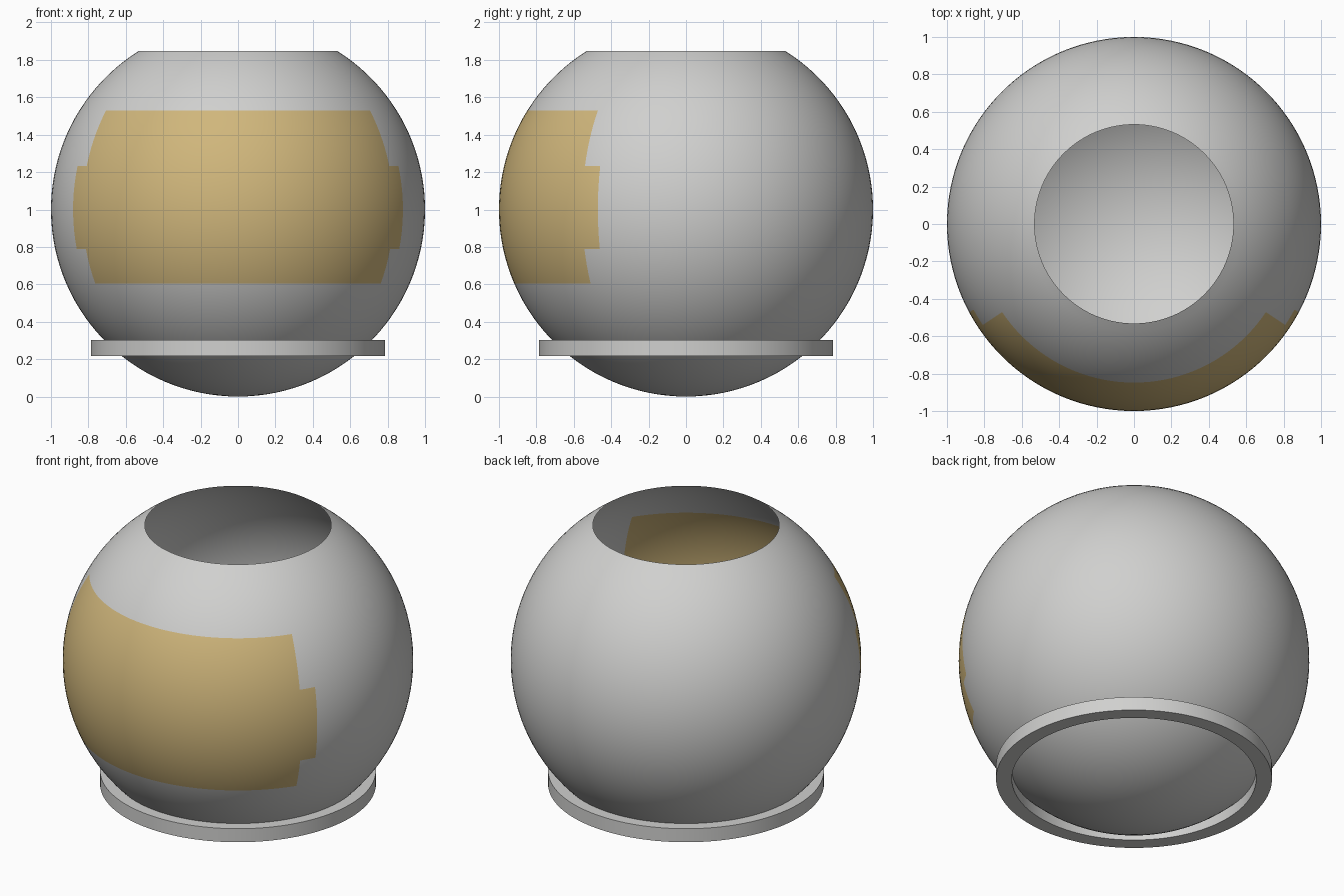
import bpy, bmesh, math

cube = bpy.data.objects.get("Cube")
if cube:
    bpy.data.objects.remove(cube, do_unlink=True)


def material(name, color):
    mat = bpy.data.materials.new(name)
    mat.use_nodes = True
    mat.diffuse_color = color
    mat.node_tree.nodes["Principled BSDF"].inputs["Base Color"].default_value = color
    return mat


shell_grey = material("shell grey", (0.63, 0.63, 0.62, 1))
visor_gold = material("visor gold", (0.63, 0.47, 0.2, 1))
SEGMENTS = 128


def lathe(name, profile, materials, closed=False):
    """Spin (radius, height) points around the z axis."""
    bm = bmesh.new()
    rings = []
    for r, z in profile:
        if r < 1e-5:
            rings.append([bm.verts.new((0, 0, z))] * SEGMENTS)
            continue
        angles = [2 * math.pi * i / SEGMENTS for i in range(SEGMENTS)]
        rings.append([bm.verts.new((r * math.sin(a), -r * math.cos(a), z)) for a in angles])
    pairs = list(zip(rings, rings[1:]))
    if closed:
        pairs.append((rings[-1], rings[0]))
    for low, high in pairs:
        for i in range(SEGMENTS):
            j = (i + 1) % SEGMENTS
            bm.faces.new(dict.fromkeys((low[i], low[j], high[j], high[i])))
    mesh = bpy.data.meshes.new(name)
    bm.to_mesh(mesh)
    bm.free()
    for mat in materials:
        mesh.materials.append(mat)
    obj = bpy.data.objects.new(name, mesh)
    bpy.context.collection.objects.link(obj)
    bpy.ops.object.select_all(action="DESELECT")
    obj.select_set(True)
    bpy.context.view_layer.objects.active = obj
    bpy.ops.object.shade_smooth_by_angle(angle=math.radians(30))
    return obj


# Open-topped spherical shell, with rings placed on the visor's edges
VISOR_BOTTOM, TAB_BOTTOM, TAB_TOP, VISOR_TOP, RIM = 0.605, 0.79, 1.233, 1.53, 1.847
lats = [math.asin(z - 1) for z in (0, VISOR_BOTTOM, TAB_BOTTOM, TAB_TOP, VISOR_TOP, RIM)]
profile = []
for a, b in zip(lats, lats[1:]):
    steps = math.ceil((b - a) / math.radians(3))
    profile += [a + (b - a) * k / steps for k in range(steps)]
profile.append(lats[-1])
shell = lathe("helmet_shell", [(math.cos(t), 1 + math.sin(t)) for t in profile],
              [shell_grey, visor_gold])

# Gold visor: a front band with a short tab at each side
for face in shell.data.polygons:
    x, y, z = face.center
    turn = math.degrees(abs(math.atan2(x, -y)))
    reach = 61.875 if TAB_BOTTOM < z < TAB_TOP else 56.25
    if VISOR_BOTTOM < z < VISOR_TOP and turn < reach:
        face.material_index = 1

# Flat neck ring around the lower shell
lathe("neck_ring", [(0.697, 0.218), (0.787, 0.218), (0.787, 0.303), (0.697, 0.303)],
      [shell_grey], closed=True)
